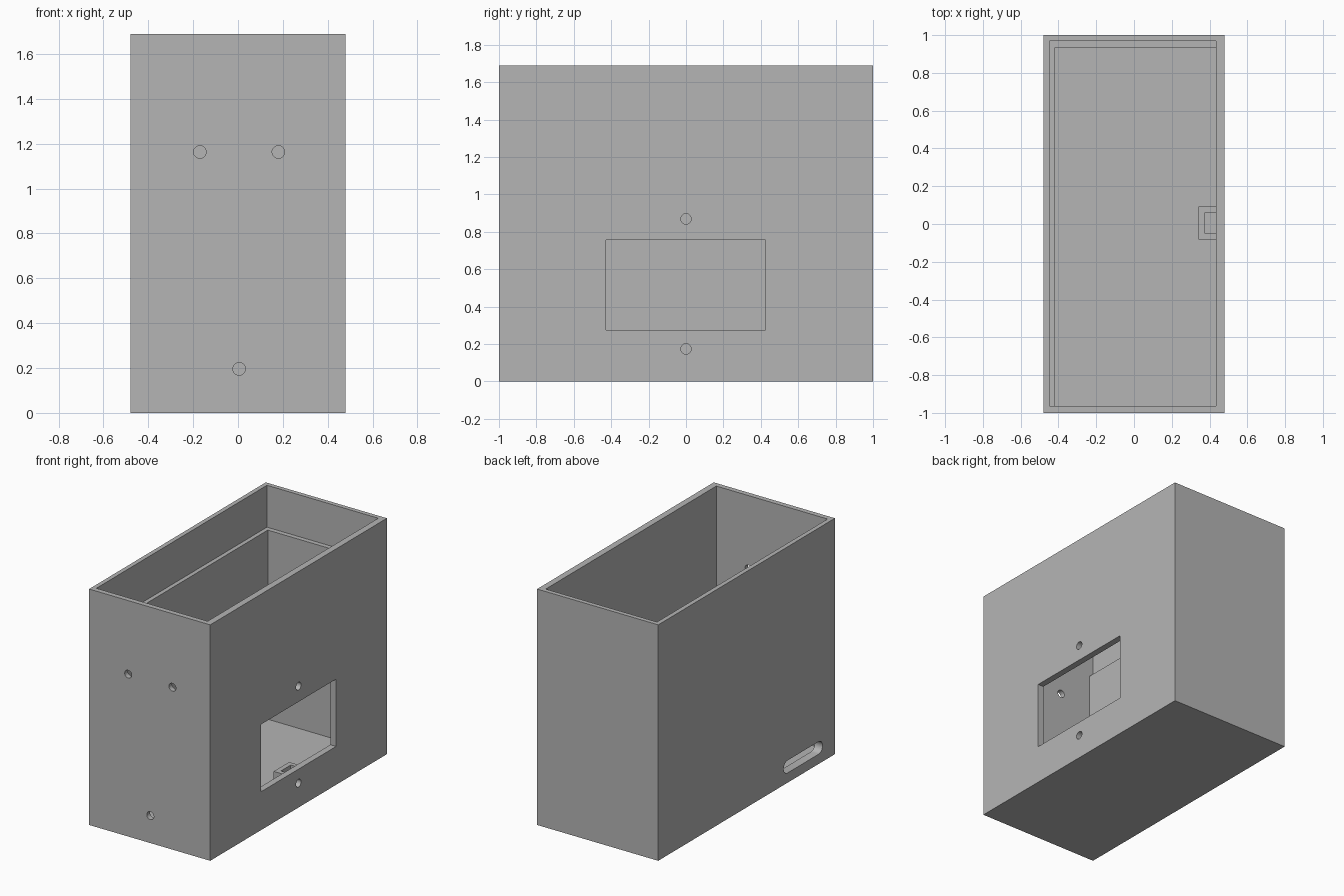
import bpy, bmesh
from math import radians
from mathutils import Matrix, Vector

default = bpy.data.objects.get("Cube")
if default:
    bpy.data.objects.remove(default, do_unlink=True)

gray = bpy.data.materials.new("plain gray")
gray.use_nodes = True
color = (0.46, 0.46, 0.46, 1)
gray.diffuse_color = color
gray.node_tree.nodes["Principled BSDF"].inputs["Base Color"].default_value = color


def finish(name, bm):
    bmesh.ops.recalc_face_normals(bm, faces=bm.faces)
    mesh = bpy.data.meshes.new(name)
    bm.to_mesh(mesh)
    bm.free()
    mesh.materials.append(gray)
    obj = bpy.data.objects.new(name, mesh)
    bpy.context.collection.objects.link(obj)
    return obj


def box(name, low, high):
    low, high = Vector(low), Vector(high)
    bm = bmesh.new()
    bmesh.ops.create_cube(bm, size=1)
    for v in bm.verts:
        v.co = (low + high) / 2 + v.co * (high - low)
    return finish(name, bm)


def bore(name, center, radius, length, axis, stretch=0):
    """Round cutter along x or y; stretch pulls one half along y into a slot."""
    turn = Matrix.Rotation(radians(90), 4, 'Y' if axis == 'x' else 'X')
    bm = bmesh.new()
    bmesh.ops.create_cone(bm, cap_ends=True, segments=34, radius1=radius,
                          radius2=radius, depth=length, matrix=turn)
    for v in bm.verts:
        if stretch and v.co.y > 0:
            v.co.y += stretch
        v.co += Vector(center)
    return finish(name, bm)


def combine(target, tool, operation='DIFFERENCE'):
    mod = target.modifiers.new(tool.name, 'BOOLEAN')
    mod.operation = operation
    mod.solver = 'EXACT'
    mod.object = tool
    bpy.context.view_layer.objects.active = target
    bpy.ops.object.modifier_apply(modifier=mod.name)
    bpy.data.objects.remove(tool, do_unlink=True)


# Outer case, hollowed with a stepped cavity that leaves a ledge on two walls
case = box("enclosure_case", (-0.48, -1, 0), (0.48, 1, 1.69))
combine(case, box("lower_cavity", (-0.418, -0.963, 0.035), (0.434, 0.934, 1.5)))
combine(case, box("upper_cavity", (-0.448, -0.963, 1.39), (0.434, 0.968, 1.8)))

# Nut holder inside the right wall, with a pocket open at the top
combine(case, box("nut_holder", (0.341, -0.083, 0.02), (0.45, 0.092, 0.253)), 'UNION')
combine(case, box("nut_pocket", (0.375, -0.051, 0.11), (0.434, 0.061, 0.4)))

# Socket window and its two screw holes
combine(case, box("socket_window", (0.4, -0.428, 0.275), (0.6, 0.425, 0.757)))
for z in (0.174, 0.869):
    combine(case, bore("socket_screw_hole", (0.43, 0, z), 0.028, 0.24, 'x'))

# Screw holes through the front wall
for x, z in ((-0.17, 1.163), (0.18, 1.163), (0.005, 0.196)):
    combine(case, bore("front_screw_hole", (x, -1, z), 0.028, 0.2, 'y'))

# Rounded cable slot low in the opposite side wall
combine(case, bore("cable_slot", (-0.45, -0.815, 0.115), 0.045, 0.2, 'x', 0.35))

# Smooth the bores, keep every corner crisp
bpy.ops.object.select_all(action='DESELECT')
case.select_set(True)
bpy.context.view_layer.objects.active = case
bpy.ops.object.shade_smooth_by_angle(angle=radians(30))
